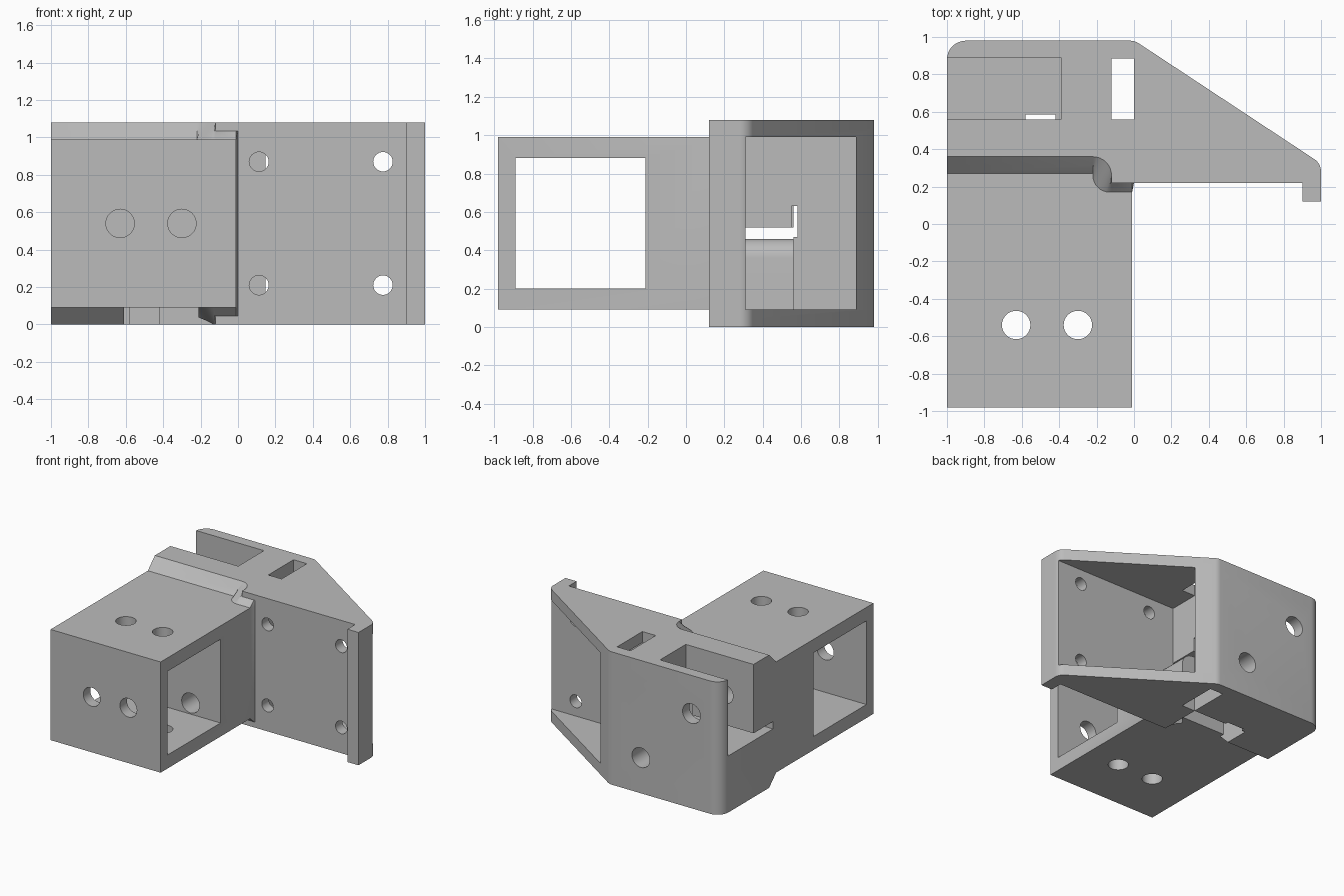
import bpy, bmesh
from math import sin, cos, pi, radians

if "Cube" in bpy.data.objects:
    bpy.data.objects.remove(bpy.data.objects["Cube"], do_unlink=True)

grey = bpy.data.materials.new("plain grey")
grey.use_nodes = True
tone = (0.5, 0.5, 0.5, 1)
grey.diffuse_color = tone
grey.node_tree.nodes["Principled BSDF"].inputs["Base Color"].default_value = tone


def loft(name, layers):
    """Closed solid through stacked loops with equal point counts."""
    bm = bmesh.new()
    rings = [[bm.verts.new(p) for p in ring] for ring in layers]
    n = len(rings[0])
    for a, b in zip(rings, rings[1:]):
        for i in range(n):
            j = (i + 1) % n
            bm.faces.new((a[i], a[j], b[j], b[i]))
    bm.faces.new(rings[0][::-1])
    bm.faces.new(rings[-1])
    bmesh.ops.recalc_face_normals(bm, faces=bm.faces)
    mesh = bpy.data.meshes.new(name)
    bm.to_mesh(mesh)
    bm.free()
    mesh.materials.append(grey)
    ob = bpy.data.objects.new(name, mesh)
    bpy.context.collection.objects.link(ob)
    return ob


def box(name, x, y, z):
    return loft(name, [[(x[0], y[0], h), (x[1], y[0], h), (x[1], y[1], h), (x[0], y[1], h)] for h in z])


def arc(cx, cy, r, start, end, steps=8):
    angles = [radians(start + (end - start) * i / steps) for i in range(steps + 1)]
    return [(cx + r * cos(a), cy + r * sin(a)) for a in angles]


def drill(axis, u, v, r, span):
    """Round cutter along y or z."""
    ring = [(u + r * cos(2 * pi * i / 32), v + r * sin(2 * pi * i / 32)) for i in range(32)]
    if axis == "y":
        return loft("drill", [[(a, d, b) for a, b in ring] for d in span])
    return loft("drill", [[(a, b, d) for a, b in ring] for d in span])


def combine(target, tool, operation):
    mod = target.modifiers.new(operation, "BOOLEAN")
    mod.operation = operation
    mod.solver = "EXACT"
    mod.object = tool
    bpy.context.view_layer.objects.active = target
    bpy.ops.object.modifier_apply(modifier=mod.name)
    bpy.data.objects.remove(tool, do_unlink=True)


def cut(x, y, z):
    combine(bracket, box("cutter", x, y, z), "DIFFERENCE")


# Bracket body, with a ramped shoulder that curls at its inner end
upper = [(-1, 0.36)] + arc(-0.22, 0.26, 0.1, 90, 0) + [(-0.12, 0.22), (-0.01, 0.22)]
lower = [(-1, 0.27)] + arc(-0.13, 0.26, 0.09, 180, 270) + [(-0.12, 0.17), (-0.01, 0.17)]
lower[1] = (-0.22, 0.27)
middle = [((a + c) / 2, (b + d) / 2) for (a, b), (c, d) in zip(upper, lower)]
middle[-2:] = upper[-2:]
rest = [(0, 0.22), (0.9, 0.22), (0.9, 0.12), (1, 0.12)]
rest += arc(0.92, 0.28, 0.08, 0, 57) + arc(-0.02, 0.9, 0.08, 57, 90, 4)
rest += arc(-0.9, 0.88, 0.1, 90, 180)
levels = [(0, upper), (0.045, middle), (0.09, lower), (0.99, lower), (1.035, middle), (1.08, upper)]
bracket = loft("corner_bracket", [[(x, y, z) for x, y in edge + rest] for z, edge in levels])

# Square tube at the front
combine(bracket, box("square_tube", (-1, -0.01), (-0.98, 0.3), (0.09, 0.99)), "UNION")
cut((-1.2, 0.2), (-0.89, -0.21), (0.2, 0.88))

# Wedge cavity, side pocket and vertical slot
cut((-0.12, 1.2), (0.31, 0.885), (0.09, 0.99))
cut((-0.12, 0), (0.56, 0.885), (-0.1, 1.2))
cut((-1.2, -0.39), (0.56, 0.89), (0.46, 1.2))

# Rounded tongue in the cavity
profile = [(-0.2, 0.05), (0, 0.05)] + arc(-0.1, 0.36, 0.1, 0, 90) + [(-0.2, 0.46)]
tongue = loft("rounded_tongue", [[(x, y, z) for x, z in profile] for y in (0.3, 0.56)])
combine(bracket, tongue, "UNION")

# Strip passage and openings in the underside
cut((-1.2, 0.05), (0.31, 0.56), (0.46, 0.52))
cut((-0.45, -0.1), (0.55, 0.58), (0.47, 0.63))
cut((-0.61, -0.12), (0.31, 0.56), (-0.1, 0.3))
cut((-0.61, -0.21), (0.2, 0.32), (-0.1, 0.09))
cut((-0.58, -0.42), (0.55, 0.585), (-0.1, 0.5))

# Tube holes: down through both walls, and through the front wall
for x in (-0.63, -0.3):
    combine(bracket, drill("z", x, -0.54, 0.076, (-0.1, 1.2)), "DIFFERENCE")
    combine(bracket, drill("y", x, 0.54, 0.076, (-1.1, -0.6)), "DIFFERENCE")

# Long diagonal pair running from the back into the tube
for x, z in ((-0.735, 0.77), (-0.28, 0.29)):
    combine(bracket, drill("y", x, z, 0.08, (-0.4, 1.1)), "DIFFERENCE")

# Four mounting holes in the plate
for x in (0.112, 0.775):
    for z in (0.21, 0.87):
        combine(bracket, drill("y", x, z, 0.052, (0.1, 0.4)), "DIFFERENCE")

bpy.ops.object.select_all(action="DESELECT")
bracket.select_set(True)
bpy.context.view_layer.objects.active = bracket
bpy.ops.object.shade_smooth_by_angle(angle=radians(30))
